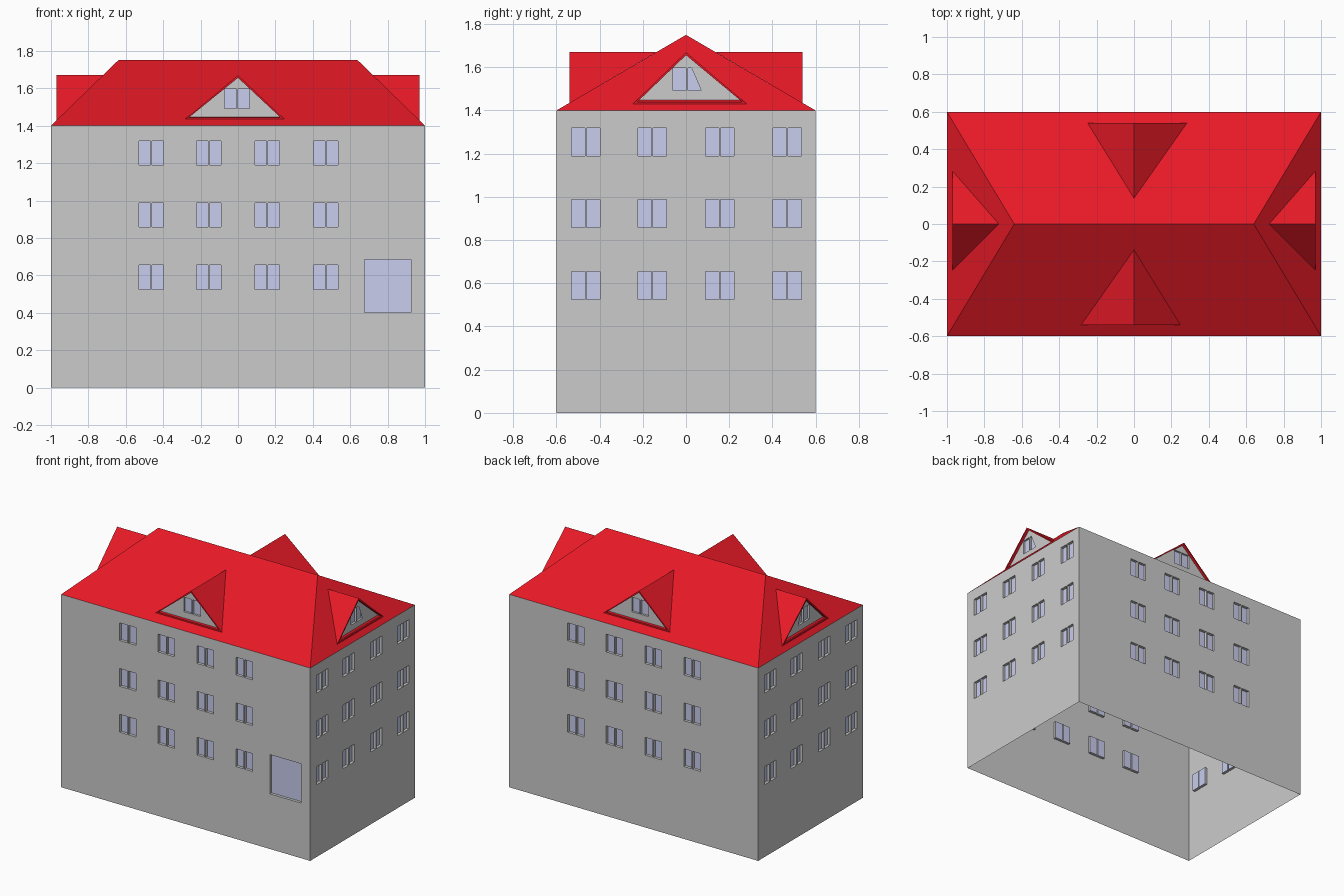
import bpy, bmesh
from mathutils import Vector

if "Cube" in bpy.data.objects:
    bpy.data.objects.remove(bpy.data.objects["Cube"])


def material(name, rgb):
    m = bpy.data.materials.new(name)
    m.diffuse_color = (*rgb, 1)
    m.use_nodes = True
    m.node_tree.nodes["Principled BSDF"].inputs["Base Color"].default_value = m.diffuse_color
    return m


RED = material("roof_red", (0.8, 0.01, 0.02))
GLASS = material("window_blue", (0.58, 0.61, 0.85))
UP = Vector((0, 0, 1))


def add_object(name, bm, mat=None):
    me = bpy.data.meshes.new(name)
    bm.to_mesh(me)
    bm.free()
    if mat:
        me.materials.append(mat)
    ob = bpy.data.objects.new(name, me)
    bpy.context.scene.collection.objects.link(ob)
    return ob


def polygons(name, faces, mat=None):
    bm = bmesh.new()
    for pts in faces:
        bm.faces.new([bm.verts.new(p) for p in pts])
    bmesh.ops.remove_doubles(bm, verts=bm.verts[:], dist=1e-5)
    return add_object(name, bm, mat)


class Side:
    """Local frame of one side: u to the right, v up, d outwards."""

    def __init__(self, name, out):
        self.name, self.out = name, Vector(out)
        self.right = UP.cross(self.out)

    def at(self, u, v, d):
        return self.right * u + UP * v + self.out * d


def rect(u0, u1, v0, v1):
    return [(u0, v0), (u1, v0), (u1, v1), (u0, v1)]


def pierced_panel(name, side, outline, holes, d, depth, mat=None):
    """Flat panel with holes and recessed reveals."""
    bm = bmesh.new()
    edges, reveals = [], []
    for i, loop in enumerate([outline] + holes):
        front = [bm.verts.new(side.at(u, v, d)) for u, v in loop]
        n = len(loop)
        edges += [bm.edges.new((front[k], front[(k + 1) % n])) for k in range(n)]
        if i:
            back = [bm.verts.new(side.at(u, v, d - depth)) for u, v in loop]
            reveals.append((front, back))
    bmesh.ops.triangle_fill(bm, use_beauty=True, edges=edges, normal=side.out)
    for f in bm.faces:
        f.normal_update()
        if f.normal.dot(side.out) < 0:
            f.normal_flip()
    for front, back in reveals:
        n = len(front)
        for k in range(n):
            j = (k + 1) % n
            bm.faces.new((front[k], front[j], back[j], back[k]))
    return add_object(name, bm, mat)


def panes(name, side, holes, d):
    polygons(name, [[side.at(u, v, d) for u, v in h] for h in holes], GLASS)


# Window grid shared by all four walls: double casements, 4 columns, 3 rows
COLUMNS = (-0.464, -0.156, 0.156, 0.469)
ROWS = (0.525, 0.858, 1.19)
windows = [rect(c + s - 0.031, c + s + 0.031, z, z + 0.129)
           for c in COLUMNS for z in ROWS for s in (-0.035, 0.035)]
entrance = rect(0.676, 0.925, 0.40, 0.685)

# side, half width, wall distance, dormer face, dormer ridge end, base z, mirror
SIDES = [
    (Side("front", (0, -1, 0)), 1.0, 0.6, 0.54, 0.138, 1.435, 1),
    (Side("back", (0, 1, 0)), 1.0, 0.6, 0.54, 0.138, 1.435, 1),
    (Side("right", (1, 0, 0)), 0.6, 1.0, 0.97, 0.722, 1.429, -1),
    (Side("left", (-1, 0, 0)), 0.6, 1.0, 0.97, 0.722, 1.429, 1),
]
APEX = 1.67

for side, half, wall, face, ridge_end, base, m in SIDES:
    # Wall with recessed windows
    holes = windows + ([entrance] if side.name == "front" else [])
    pierced_panel(side.name + "_wall", side, rect(-half, half, 0, 1.4),
                  holes, wall, 0.02)
    panes(side.name + "_windows", side, holes, wall - 0.02)

    # Dormer roof: two triangles running back into the main roof
    l, r = sorted((-0.283 * m, 0.248 * m))
    peak, tail = side.at(0, APEX, face), side.at(0, APEX, ridge_end)
    polygons(side.name + "_dormer_roof",
             [[side.at(l, base, face), peak, tail],
              [peak, side.at(r, base, face), tail]], RED)

    # Dormer rim, then the recessed gable with its pair of windows
    inner = [(l + 0.022, base + 0.01), (r - 0.022, base + 0.01), (0, APEX - 0.014)]
    pierced_panel(side.name + "_dormer_rim", side,
                  [(l, base), (r, base), (0, APEX)], [inner], face, 0.02, RED)
    small = [rect(-0.005 * m + s - 0.031, -0.005 * m + s + 0.031, 1.492, 1.597)
             for s in (-0.035, 0.035)]
    pierced_panel(side.name + "_gable", side, inner, small, face - 0.02, 0.015)
    panes(side.name + "_gable_windows", side, small, face - 0.035)

# Hipped main roof
a, b, c, d = (-1, -0.6, 1.4), (1, -0.6, 1.4), (1, 0.6, 1.4), (-1, 0.6, 1.4)
e, f = (-0.64, 0, 1.75), (0.64, 0, 1.75)
polygons("main_roof", [[a, b, f, e], [b, c, f], [c, d, e, f], [d, a, e]], RED)
